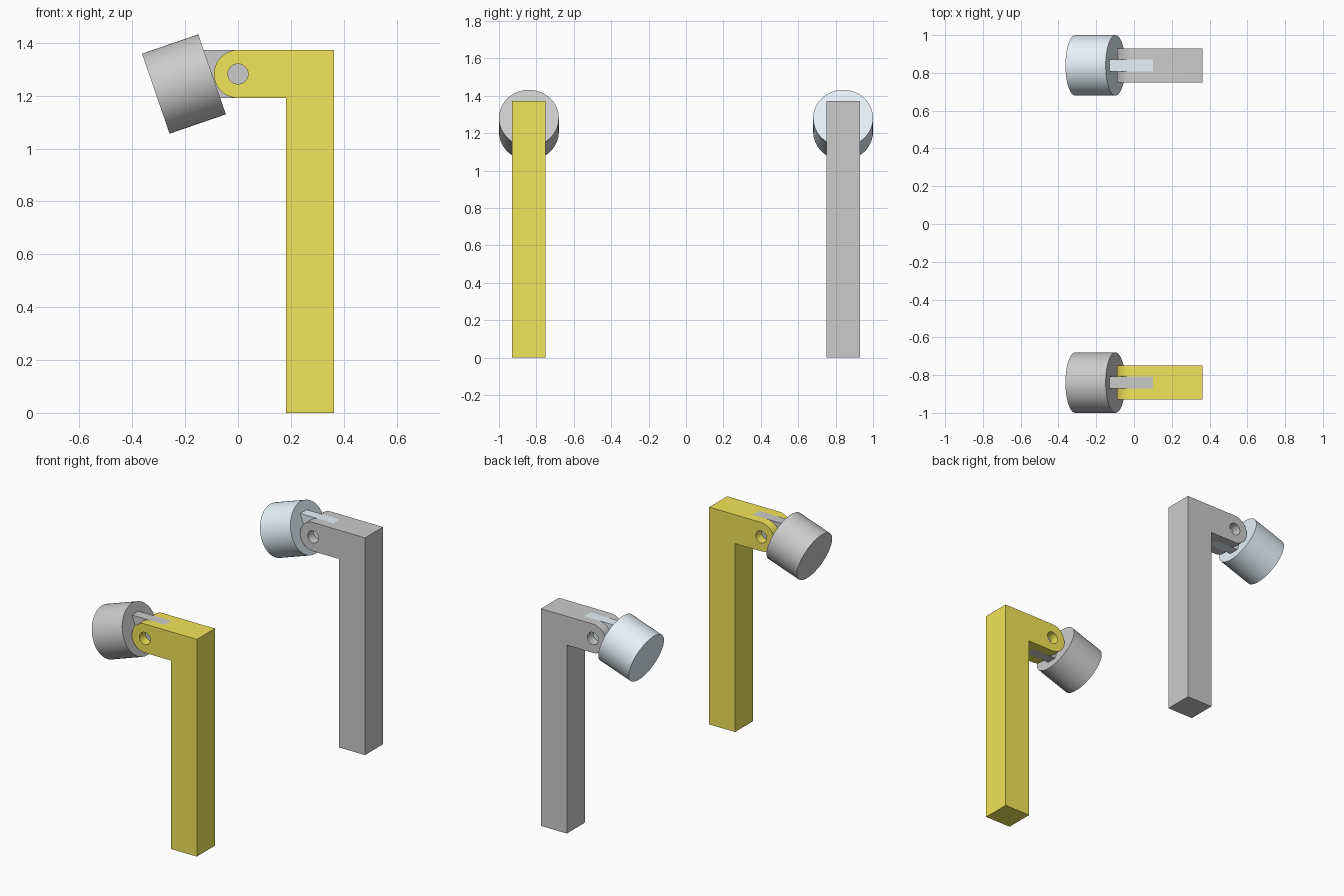
import bpy, bmesh
from math import radians, sin, cos, pi
from mathutils import Matrix, Vector

if "Cube" in bpy.data.objects:
    bpy.data.objects.remove(bpy.data.objects["Cube"])

YC, PIVOT_Z, R = 0.84, 1.282, 0.091      # post offset, hinge height, arm half-height
HALF_X, SLOT_END, TONGUE_W = 0.363, 0.1, 0.064


def material(name, rgb):
    m = bpy.data.materials.new(name)
    m.diffuse_color = (*rgb, 1)
    m.use_nodes = True
    m.node_tree.nodes["Principled BSDF"].inputs["Base Color"].default_value = m.diffuse_color
    return m


def to_object(bm, name, mat=None):
    bmesh.ops.recalc_face_normals(bm, faces=bm.faces)
    me = bpy.data.meshes.new(name)
    bm.to_mesh(me)
    bm.free()
    ob = bpy.data.objects.new(name, me)
    bpy.context.collection.objects.link(ob)
    if mat:
        me.materials.append(mat)
    return ob


def add_box(bm, lo, hi):
    lo, hi = Vector(lo), Vector(hi)
    m = Matrix.Translation((lo + hi) / 2) @ Matrix.Diagonal((*(hi - lo), 1))
    bmesh.ops.create_cube(bm, size=1, matrix=m)


def add_cylinder(bm, centre, radius, depth, rot, segments=64):
    bmesh.ops.create_cone(bm, cap_ends=True, segments=segments, radius1=radius,
                          radius2=radius, depth=depth,
                          matrix=Matrix.Translation(centre) @ rot)


def select_only(ob):
    bpy.ops.object.select_all(action='DESELECT')
    ob.select_set(True)
    bpy.context.view_layer.objects.active = ob


def smooth(ob):
    select_only(ob)
    bpy.ops.object.shade_smooth_by_angle(angle=radians(30))


def cut(ob, cutter):
    cutter.hide_render = True
    mod = ob.modifiers.new("cut", 'BOOLEAN')
    mod.operation, mod.solver, mod.object = 'DIFFERENCE', 'EXACT', cutter
    select_only(ob)
    bpy.ops.object.modifier_apply(modifier=mod.name)
    bpy.data.objects.remove(cutter)


def make_post(name, y, mat):
    # L-shaped profile with a rounded hinge end
    top, under = PIVOT_Z + R, PIVOT_Z - R
    pts = [(0.182, under), (0.182, 0), (HALF_X, 0), (HALF_X, top)]
    pts += [(R * cos(pi / 2 + pi * i / 32), PIVOT_Z + R * sin(pi / 2 + pi * i / 32))
            for i in range(33)]
    bm = bmesh.new()
    face = bm.faces.new([bm.verts.new((x, y - 0.09, z)) for x, z in pts])
    ext = bmesh.ops.extrude_face_region(bm, geom=[face])
    bmesh.ops.translate(bm, vec=(0, 0.18, 0),
                        verts=[v for v in ext["geom"] if isinstance(v, bmesh.types.BMVert)])
    post = to_object(bm, name, mat)

    # fork slot for the tongue
    bm = bmesh.new()
    add_box(bm, (-0.3, y - TONGUE_W / 2, 1.1), (SLOT_END, y + TONGUE_W / 2, 1.5))
    cut(post, to_object(bm, "slot_cutter"))

    # hinge hole through both cheeks
    bm = bmesh.new()
    add_cylinder(bm, (0, y, PIVOT_Z), 0.038, 0.4, Matrix.Rotation(pi / 2, 4, 'X'), 48)
    cut(post, to_object(bm, "hole_cutter"))
    smooth(post)


def make_head(name, y, mat):
    # tilted drum with a flat tongue reaching into the fork
    bm = bmesh.new()
    add_cylinder(bm, (-0.2045, y, 1.244), 0.16, 0.225,
                 Matrix.Rotation(radians(90 - 19), 4, 'Y'))
    add_box(bm, (-0.16, y - TONGUE_W / 2, PIVOT_Z - R),
            (SLOT_END, y + TONGUE_W / 2, PIVOT_Z + R))
    smooth(to_object(bm, name, mat))


yellow = material("yellow", (0.88, 0.78, 0.1))
pale_blue = material("pale_blue", (0.79, 0.89, 0.94))

# two hinged hammers, one on each side
for side, y, post_mat, head_mat in (("front", -YC, yellow, None),
                                    ("back", YC, None, pale_blue)):
    make_post(side + "_post", y, post_mat)
    make_head(side + "_head", y, head_mat)
